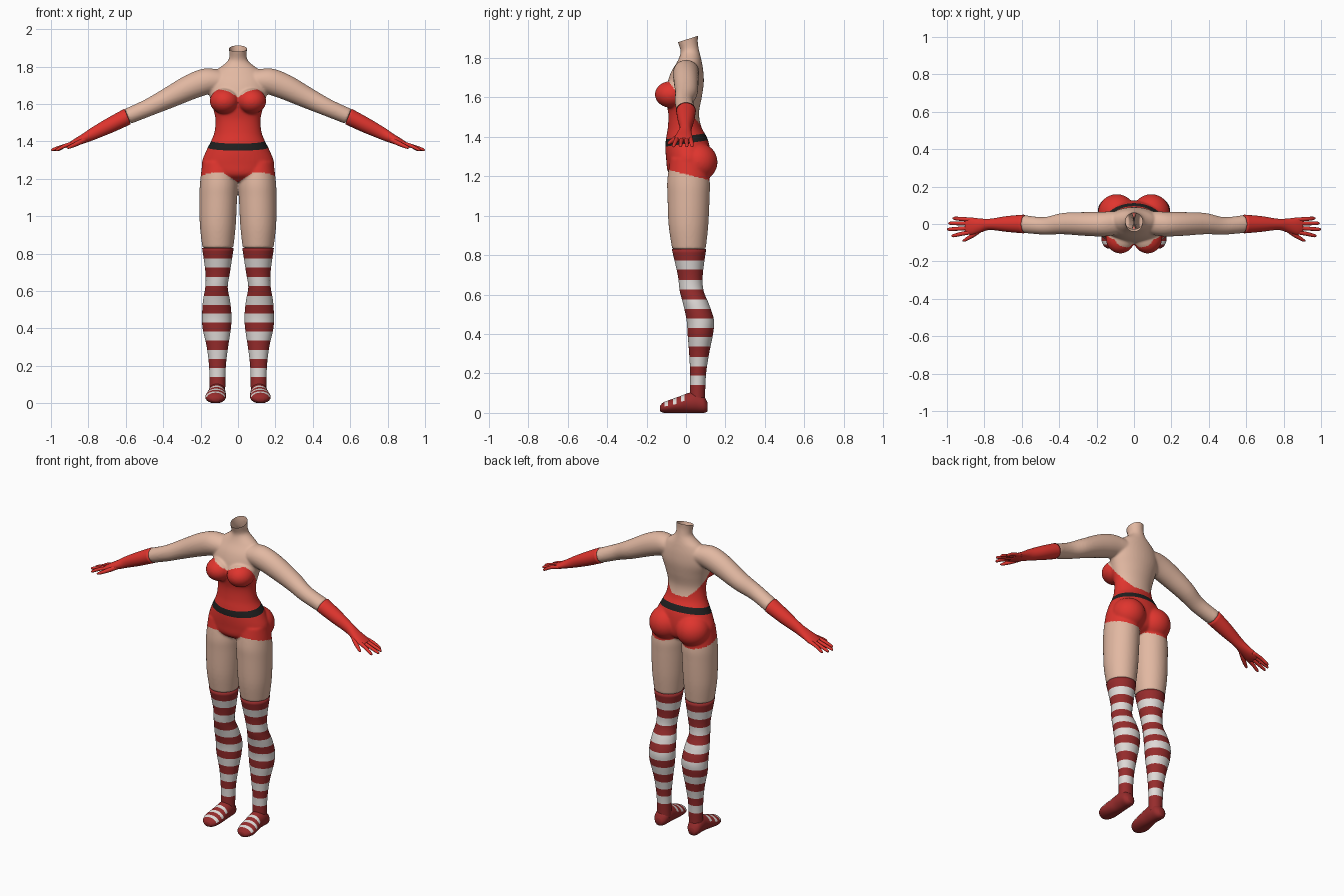
import bpy, bmesh, math
from mathutils import Vector, Matrix

cube = bpy.data.objects.get("Cube")
if cube:
    bpy.data.objects.remove(cube)

X, Y, Z = Vector((1, 0, 0)), Vector((0, 1, 0)), Vector((0, 0, 1))


def material(name, rgb):
    m = bpy.data.materials.new(name)
    m.use_nodes = True
    m.diffuse_color = (*rgb, 1)
    m.node_tree.nodes["Principled BSDF"].inputs["Base Color"].default_value = (*rgb, 1)
    return m


skin = material("skin", (.76, .48, .36))
red = material("bright red", (.74, .035, .027))
black = material("belt black", (.015, .015, .015))
dark_red = material("dark red", (.31, .025, .025))
white = material("stripe white", (.74, .7, .68))


def refine(rows, n=5):
    """Smooth curve through rows of numbers."""
    rows = [Vector(r) for r in rows]
    out = []
    for i in range(len(rows) - 1):
        p, q = rows[i], rows[i + 1]
        before, after = rows[max(i - 1, 0)], rows[min(i + 2, len(rows) - 1)]
        for k in range(n):
            t = k / n
            out.append(.5 * (2 * p + (q - before) * t + (2 * before - 5 * p + 4 * q - after) * t ** 2
                             + (3 * p - before - 3 * q + after) * t ** 3))
    return out + [rows[-1]]


def loft(bm, rows, u=X, v=Y, side=1, pad=0, seg=40):
    """Closed skin over ellipses given as x, y, z, radius along u, radius along v."""
    rings = []
    for x, y, z, a, b in rows:
        ring = []
        for i in range(seg):
            ang = math.tau * i / seg
            p = Vector((x, y, z)) + u * (a + pad) * math.cos(ang) + v * (b + pad) * math.sin(ang)
            ring.append(bm.verts.new((p.x * side, p.y, max(p.z, 0))))
        rings.append(ring)
    for lo, hi in zip(rings, rings[1:]):
        for i in range(seg):
            j = (i + 1) % seg
            bm.faces.new((lo[i], lo[j], hi[j], hi[i]))
    bm.faces.new(rings[0])
    bm.faces.new(rings[-1])


def boxed(rows):
    """Rows of inner, outer, front, back, height become ellipse rows."""
    return [((x0 + x1) / 2, (y0 + y1) / 2, z, (x1 - x0) / 2, (y1 - y0) / 2) for x0, x1, y0, y1, z in refine(rows)]


def ball(bm, centre, radii):
    mat = Matrix.Translation(centre) @ Matrix.Diagonal((*radii, 1))
    bmesh.ops.create_uvsphere(bm, u_segments=32, v_segments=20, radius=1, matrix=mat)


def cut(bm, point, normal, clear=False):
    bmesh.ops.bisect_plane(bm, geom=bm.verts[:] + bm.edges[:] + bm.faces[:], dist=1e-5,
                           plane_co=point, plane_no=normal, clear_outer=clear)


def finish(bm, name, mats, rule=None, fix=True):
    if fix:
        bmesh.ops.recalc_face_normals(bm, faces=bm.faces)
    bm.normal_update()
    for f in bm.faces:
        f.smooth = True
        if rule:
            f.material_index = rule(f.calc_center_median(), f.normal)
    mesh = bpy.data.meshes.new(name)
    bm.to_mesh(mesh)
    bm.free()
    for m in mats:
        mesh.materials.append(m)
    ob = bpy.data.objects.new(name, mesh)
    bpy.context.collection.objects.link(ob)
    return ob


# Shared sections
torso = [(-w, w, f, b, z) for w, f, b, z in (
    (.05, -.04, .06, 1.185), (.16, -.09, .11, 1.22), (.193, -.1, .125, 1.28), (.17, -.105, .12, 1.35),
    (.145, -.1, .105, 1.4), (.126, -.092, .078, 1.45), (.121, -.09, .066, 1.52), (.14, -.105, .08, 1.6),
    (.158, -.095, .09, 1.67), (.15, -.075, .088, 1.73), (.115, -.045, .08, 1.78), (.07, -.03, .072, 1.815),
    (.049, -.028, .066, 1.84), (.047, -.042, .06, 1.88), (.053, -.06, .062, 1.93))]
thigh = [(.02, .19, -.08, .1, 1.29), (.004, .203, -.095, .12, 1.18), (.005, .206, -.094, .12, 1.1),
         (.012, .204, -.088, .113, .95), (.025, .19, -.07, .1, .83)]
shin = [(.025, .19, -.07, .1, .83), (.045, .172, -.04, .083, .7), (.057, .173, -.03, .087, .62),
        (.045, .185, -.012, .115, .55), (.037, .19, .005, .14, .47), (.04, .187, .01, .135, .4),
        (.055, .165, .018, .115, .3), (.067, .153, .023, .1, .2), (.07, .15, .022, .095, .1),
        (.07, .15, .022, .095, .05)]
arm = [(.06, .01, 1.725, .06, .06), (.15, 0, 1.725, .066, .07), (.25, 0, 1.692, .064, .068),
       (.38, .002, 1.628, .057, .056), (.48, -.01, 1.58, .047, .047), (.59, 0, 1.533, .048, .043)]
forearm = [arm[-1], (.68, 0, 1.488, .04, .039), (.77, -.002, 1.443, .028, .031),
           (.82, -.008, 1.417, .035, .024), (.87, -.012, 1.394, .044, .017), (.9, -.012, 1.382, .036, .01)]
arm_up = Vector((.38, 0, .92))

# Body: torso, bust, hips, arms and thighs fused into one skin
bm = bmesh.new()
loft(bm, boxed(torso))
for s in (-1, 1):
    loft(bm, boxed(thigh), side=s)
    loft(bm, refine(arm), Y, arm_up, s)
    ball(bm, (s * .073, -.075, 1.615), (.078, .083, .068))
    ball(bm, (s * .092, .06, 1.272), (.1, .1, .098))
raw = finish(bm, "body_source", [])
fuse = raw.modifiers.new("fuse", "REMESH")
fuse.mode, fuse.voxel_size = "VOXEL", .006
soften = raw.modifiers.new("soften", "SMOOTH")
soften.factor, soften.iterations = .5, 10
fused = bpy.data.meshes.new_from_object(raw.evaluated_get(bpy.context.evaluated_depsgraph_get()))
bm = bmesh.new()
bm.from_mesh(fused)
bpy.data.objects.remove(raw)
bpy.data.meshes.remove(fused)

# Open slanted neck, then belt edges
cut(bm, (0, 0, 1.893), (0, -.32, 1), True)
belt_low, belt_high, belt_tilt = 1.366, 1.403, .15
for h in (belt_low, belt_high):
    cut(bm, (0, 0, h), (0, -belt_tilt, 1))


def suit(c, n):
    x, h = abs(c.x), c.z - belt_tilt * c.y
    if x > .215:
        return 0
    if belt_low < h < belt_high:
        return 2
    sweetheart = 1.635 + .042 * math.sin(min(x / .1, 1) * math.pi / 2)
    low_back = max(1.465, 1.65 - 1.4 * (c.y + .065))
    leg_line = min(1.18 + .65 * x, 1.235 - .25 * (c.y + .1))
    return int(leg_line < c.z < min(sweetheart, low_back))


finish(bm, "body", [skin, red, black], suit, fix=False)

stripes = (.75, .65, .55, .455, .36, .26, .165)
half = .024
foot = [(.115, .11, .03, .022, .022), (.115, .09, .042, .04, .042), (.113, .05, .053, .046, .053),
        (.113, .01, .05, .047, .05), (.116, -.03, .042, .052, .043), (.12, -.08, .033, .055, .034),
        (.12, -.115, .027, .043, .026), (.12, -.132, .022, .02, .014)]
# Finger root y, then tip x, y
fingers = ((-.042, .975, -.062), (-.02, .998, -.028), (.003, .992, .004), (.023, .97, .03))

for s, side in ((1, "left"), (-1, "right")):
    # Striped stocking
    bm = bmesh.new()
    loft(bm, boxed(shin), side=s, pad=.002)
    for c in stripes:
        for h in (c - half, c + half):
            cut(bm, (0, 0, h), Z)
    finish(bm, side + "_stocking", [dark_red, white],
           lambda c, n: int(any(abs(c.z - m) < half for m in stripes)))

    # Slipper with pale bands over the instep
    bm = bmesh.new()
    loft(bm, refine(foot, 6), X, Z, s)
    bands = (-.1, -.058, -.016)
    for y in bands:
        for e in (-.009, .009):
            cut(bm, (0, y + e, 0), Y)
    finish(bm, side + "_slipper", [dark_red, white],
           lambda c, n: int(n.z > .3 and c.z > .03 and any(abs(c.y - y) < .009 for y in bands)))

    # Long glove with fingers and thumb
    bm = bmesh.new()
    loft(bm, refine(forearm), Y, arm_up, s, pad=.002)
    for root, tx, ty in fingers:
        loft(bm, refine([(.86, root, 1.396, .011, .011), (.92, (root + ty) / 2, 1.378, .011, .01),
                         (tx - .012, ty, 1.357, .009, .008), (tx, ty, 1.35, .003, .003)], 3), Y, arm_up, s, seg=12)
    loft(bm, refine([(.8, -.015, 1.42, .016, .015), (.85, -.052, 1.393, .015, .013),
                     (.9, -.083, 1.37, .01, .009), (.916, -.09, 1.364, .003, .003)], 3), Y, arm_up, s, seg=12)
    finish(bm, side + "_glove", [red])
